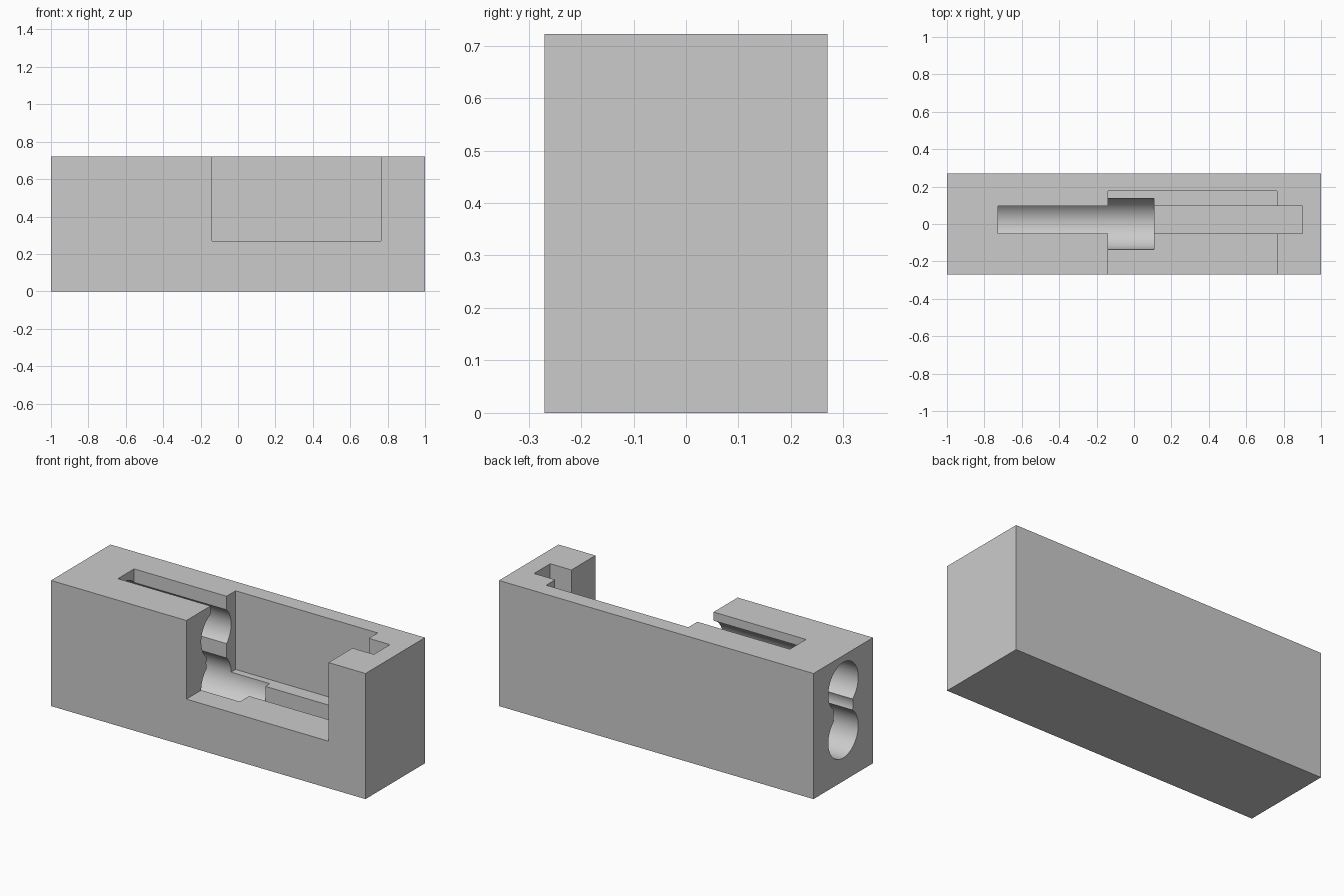
import bpy
from math import pi, radians

old = bpy.data.objects.get("Cube")
if old:
    bpy.data.objects.remove(old, do_unlink=True)

grey = bpy.data.materials.new("light_grey")
grey.use_nodes = True
colour = (0.6, 0.6, 0.6, 1)
grey.diffuse_color = colour
grey.node_tree.nodes["Principled BSDF"].inputs["Base Color"].default_value = colour


def box(name, x, y, z):
    """Box from (min, max) pairs on each axis."""
    bpy.ops.mesh.primitive_cube_add(size=1, location=[(a + b) / 2 for a, b in (x, y, z)])
    ob = bpy.context.object
    ob.name = name
    ob.scale = [b - a for a, b in (x, y, z)]
    bpy.ops.object.transform_apply(location=True, rotation=True, scale=True)
    ob.data.materials.append(grey)
    return ob


def bore(name, radius, z, x0=-1.1, x1=0.107):
    """Cylinder lying along x."""
    bpy.ops.mesh.primitive_cylinder_add(
        vertices=96, radius=radius, depth=x1 - x0,
        location=((x0 + x1) / 2, 0, z), rotation=(0, pi / 2, 0))
    ob = bpy.context.object
    ob.name = name
    bpy.ops.object.transform_apply(location=True, rotation=True, scale=True)
    ob.data.materials.append(grey)
    return ob


# Solid block
body = box("housing_block", (-1, 1), (-0.27, 0.27), (0, 0.722))

# Open front pocket, narrow top slot, and the stacked bores from the end
cutters = [
    box("pocket_cutter", (-0.139, 0.765), (-0.4, 0.177), (0.27, 0.9)),
    box("slot_cutter", (-0.727, 0.9), (-0.052, 0.095), (0.18, 0.95)),
    bore("lower_bore_cutter", 0.136, 0.27),
    bore("upper_bore_cutter", 0.136, 0.547),
    bore("neck_bore_cutter", 0.09, 0.409),
]

bpy.ops.object.select_all(action='DESELECT')
body.select_set(True)
bpy.context.view_layer.objects.active = body
for cutter in cutters:
    cutter.hide_render = True
    mod = body.modifiers.new(cutter.name, 'BOOLEAN')
    mod.operation = 'DIFFERENCE'
    mod.solver = 'EXACT'
    mod.object = cutter
    bpy.ops.object.modifier_apply(modifier=mod.name)
    bpy.data.objects.remove(cutter, do_unlink=True)

# Smooth bores, crisp edges
bpy.ops.object.shade_smooth_by_angle(angle=radians(20))
